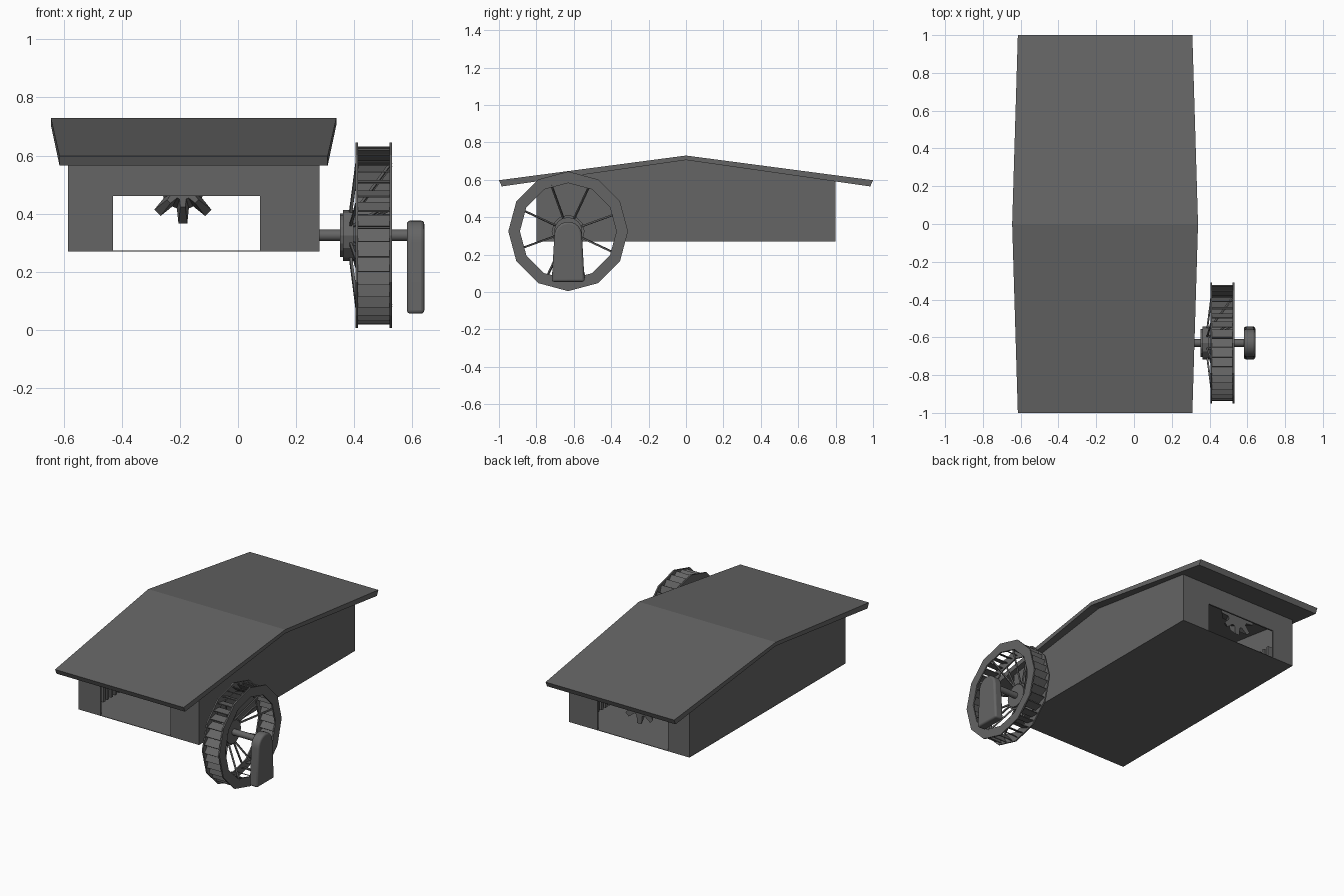
import bpy, bmesh, math
from mathutils import Matrix, Vector

if "Cube" in bpy.data.objects:
    bpy.data.objects.remove(bpy.data.objects["Cube"])

mat = bpy.data.materials.new("dark grey")
mat.diffuse_color = (0.13, 0.13, 0.13, 1)
mat.use_nodes = True
mat.node_tree.nodes["Principled BSDF"].inputs["Base Color"].default_value = mat.diffuse_color


def finish(name, bm, smooth=False):
    bmesh.ops.recalc_face_normals(bm, faces=bm.faces)
    me = bpy.data.meshes.new(name)
    bm.to_mesh(me)
    bm.free()
    me.materials.append(mat)
    ob = bpy.data.objects.new(name, me)
    bpy.context.collection.objects.link(ob)
    if smooth:
        bpy.context.view_layer.objects.active = ob
        ob.select_set(True)
        bpy.ops.object.shade_smooth_by_angle(angle=math.radians(35))
        ob.select_set(False)
    return ob


def prism(bm, pts, axis, a, b):
    """Extrude a 2D outline along x (points are y, z) or y (points are x, z)."""
    def co(p, t):
        return (t, p[0], p[1]) if axis == 'x' else (p[0], t, p[1])
    lo = [bm.verts.new(co(p, a)) for p in pts]
    hi = [bm.verts.new(co(p, b)) for p in pts]
    bm.faces.new(lo)
    bm.faces.new(hi)
    for i in range(len(pts)):
        j = (i + 1) % len(pts)
        bm.faces.new((lo[i], lo[j], hi[j], hi[i]))


def box(bm, loc, size, rot=Matrix()):
    m = Matrix.Translation(loc) @ rot @ Matrix.Diagonal((*size, 1))
    bmesh.ops.create_cube(bm, size=1, matrix=m)


def circle(r, n, c, start=0):
    return [(c[0] + r * math.cos(start + math.tau * i / n),
             c[1] + r * math.sin(start + math.tau * i / n)) for i in range(n)]


X0, X1, Y, Z0 = -0.585, 0.28, 0.8, 0.27
CX = -0.153
C = (-0.63, 0.325)          # wheel centre in y, z

# gabled side walls
bm = bmesh.new()
gable = [(-Y, Z0), (Y, Z0), (Y, 0.595), (0, 0.71), (-Y, 0.595)]
for a, b in ((X0, X0 + 0.01), (X1 - 0.01, X1)):
    prism(bm, gable, 'x', a, b)
finish("side_walls", bm)

# end walls with a wide doorway
bm = bmesh.new()
portal = [(X0, Z0), (-0.43, Z0), (-0.43, 0.46), (0.075, 0.46),
          (0.075, Z0), (X1, Z0), (X1, 0.595), (X0, 0.595)]
for s in (-1, 1):
    prism(bm, portal, 'y', s * Y, s * (Y - 0.01))
finish("end_walls", bm)

# floor
bm = bmesh.new()
box(bm, (CX, 0, Z0 + 0.0015), (X1 - X0, 2 * Y, 0.003))
finish("floor", bm)

# folded roof slab, wider along the ridge than at the eaves
bm = bmesh.new()
rows = []
for y, z, h in ((-1, 0.598, 0.462), (0, 0.73, 0.492), (1, 0.598, 0.462),
                (0.985, 0.565, 0.462), (0, 0.706, 0.492), (-0.985, 0.565, 0.462)):
    rows.append([bm.verts.new((CX + s * h, y, z)) for s in (-1, 1)])
for i in range(6):
    j = (i + 1) % 6
    bm.faces.new((rows[i][0], rows[i][1], rows[j][1], rows[j][0]))
for k in (0, 1):
    bm.faces.new([rows[i][k] for i in (0, 1, 4, 5)])
    bm.faces.new([rows[i][k] for i in (1, 2, 3, 4)])
finish("roof", bm)

# water wheel rims: two thin twelve-sided rings
bm = bmesh.new()
for x in (0.405, 0.522):
    loops = []
    for r, t in ((0.32, 0), (0.32, 0.009), (0.258, 0.009), (0.258, 0)):
        loops.append([bm.verts.new((x + t, p[0], p[1]))
                      for p in circle(r, 12, C, math.pi / 2)])
    for k in range(4):
        a, b = loops[k], loops[(k + 1) % 4]
        for i in range(12):
            j = (i + 1) % 12
            bm.faces.new((a[i], a[j], b[j], b[i]))
finish("wheel_rims", bm)

# slanted paddles between the rims
bm = bmesh.new()
for i in range(36):
    a = math.tau * i / 36
    loc = (0.468, C[0] + 0.286 * math.cos(a), C[1] + 0.286 * math.sin(a))
    box(bm, loc, (0.112, 0.058, 0.005), Matrix.Rotation(a + math.radians(50), 4, 'X'))
finish("wheel_paddles", bm)

# spokes fanning from the hub to both rims
bm = bmesh.new()
for i in range(8):
    a = math.tau * i / 8 + math.radians(20)
    d = Vector((0, math.cos(a), math.sin(a)))
    for x_end in (0.41, 0.527):
        p = Vector((0.385, *C)) + d * 0.06
        q = Vector((x_end, *C)) + d * 0.265
        v = q - p
        rot = v.to_track_quat('Z', 'Y').to_matrix().to_4x4()
        box(bm, (p + q) / 2, (0.009, 0.009, v.length), rot)
finish("wheel_spokes", bm)

# hub with a raised middle band
bm = bmesh.new()
prism(bm, circle(0.075, 16, C), 'x', 0.352, 0.41)
prism(bm, circle(0.088, 12, C), 'x', 0.362, 0.398)
finish("wheel_hub", bm)

# axle with inner pinion
bm = bmesh.new()
prism(bm, circle(0.02, 12, C), 'x', 0.13, 0.6)
finish("axle", bm, True)
bm = bmesh.new()
prism(bm, [circle(0.05 if i % 2 else 0.036, 20, C)[i] for i in range(20)], 'x', 0.14, 0.18)
finish("axle_pinion", bm)

# round-topped outer bearing post
bm = bmesh.new()
post = [(C[0] - 0.088, 0.055), (C[0] + 0.088, 0.055)]
post += [(C[0] + 0.074 * math.cos(math.pi * i / 12),
          0.302 + 0.074 * math.sin(math.pi * i / 12)) for i in range(13)]
prism(bm, post, 'x', 0.582, 0.642)
ob = finish("bearing_post", bm, True)
bev = ob.modifiers.new("soft_edge", 'BEVEL')
bev.width, bev.segments, bev.limit_method = 0.012, 3, 'ANGLE'
bev.angle_limit = math.radians(40)

# tapered cog at the back doorway
bm = bmesh.new()
gear = []
for i in range(8):
    for r, o in ((0.075, -16), (0.125, -7), (0.125, 7), (0.075, 16)):
        a = math.radians(45 * i + o - 90)
        gear.append((r * math.cos(a), r * math.sin(a)))
front = [bm.verts.new((-0.19 + x * 0.55, 0.69, 0.49 + z * 0.55)) for x, z in gear]
back = [bm.verts.new((-0.19 + x, 0.75, 0.49 + z)) for x, z in gear]
bm.faces.new(front)
bm.faces.new(back)
for i in range(32):
    j = (i + 1) % 32
    bm.faces.new((front[i], front[j], back[j], back[i]))
finish("bevel_cog", bm)

# toothed racks along the inner side walls
bm = bmesh.new()
for xc, s in ((0.2, -1), (-0.505, 1)):
    box(bm, (xc - s * 0.03, 0, 0.36), (0.03, 1.4, 0.12))
    for i in range(35):
        box(bm, (xc, -0.68 + i * 0.04, 0.36), (0.04, 0.02, 0.12))
finish("toothed_racks", bm)
